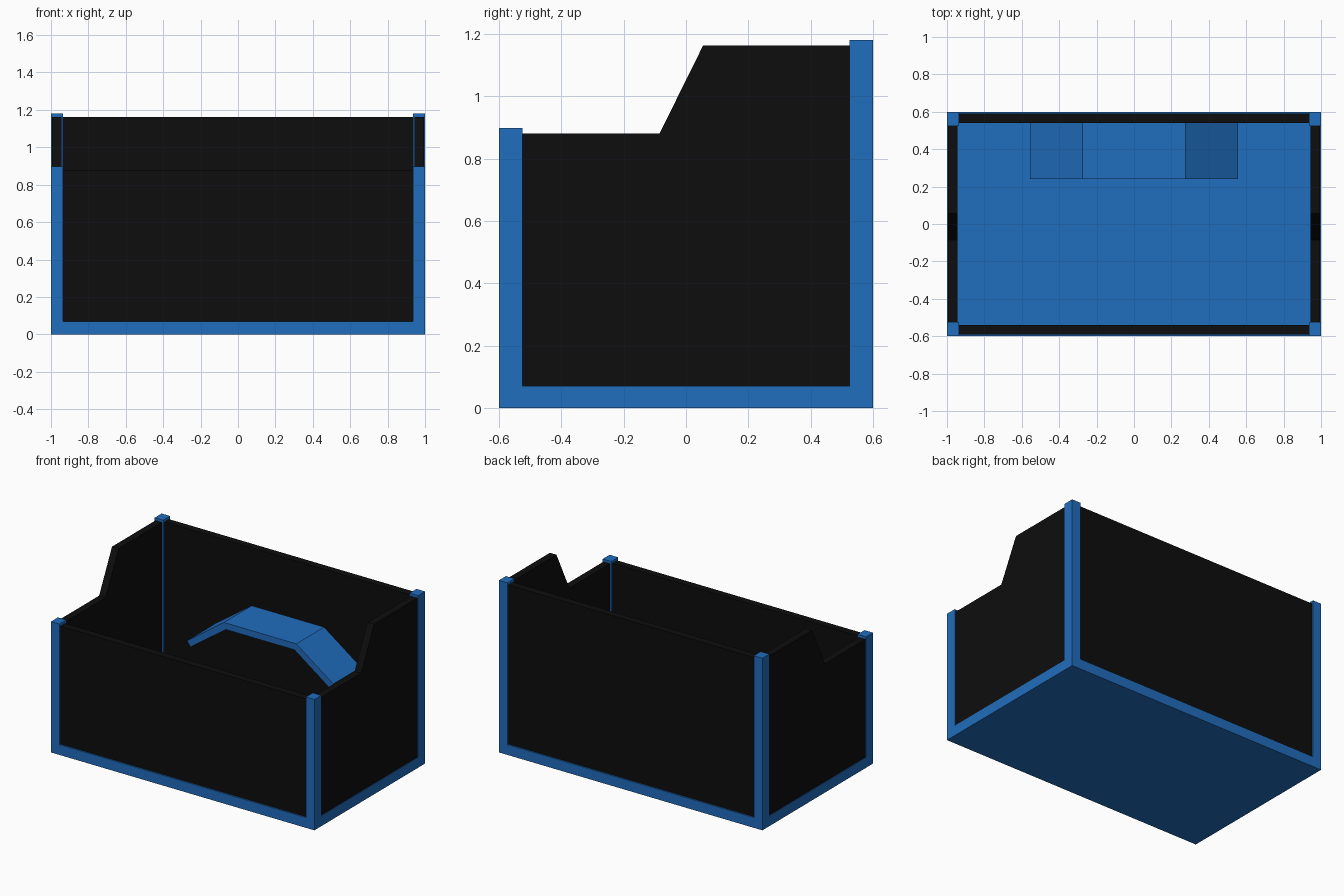
import bpy
import bmesh
from math import atan2, tan, sin, cos

default = bpy.data.objects.get("Cube")
if default:
    bpy.data.objects.remove(default, do_unlink=True)


def make_material(name, rgb):
    mat = bpy.data.materials.new(name)
    mat.use_nodes = True
    mat.diffuse_color = (*rgb, 1)
    mat.node_tree.nodes["Principled BSDF"].inputs["Base Color"].default_value = (*rgb, 1)
    return mat


blue = make_material("blue", (0.0144, 0.153, 0.51))
black = make_material("black", (0.004, 0.004, 0.004))


def extrude_profile(name, points, direction, mat):
    """Closed prism: a 3D outline swept along a direction."""
    bm = bmesh.new()
    face = bm.faces.new([bm.verts.new(p) for p in points])
    swept = bmesh.ops.extrude_face_region(bm, geom=[face])["geom"]
    moved = [g for g in swept if isinstance(g, bmesh.types.BMVert)]
    bmesh.ops.translate(bm, verts=moved, vec=direction)
    bmesh.ops.recalc_face_normals(bm, faces=bm.faces)
    mesh = bpy.data.meshes.new(name)
    bm.to_mesh(mesh)
    bm.free()
    mesh.materials.append(mat)
    obj = bpy.data.objects.new(name, mesh)
    bpy.context.collection.objects.link(obj)
    return obj


def box(name, lo, hi, mat):
    (x0, y0, z0), (x1, y1, z1) = lo, hi
    outline = [(x0, y0, z0), (x1, y0, z0), (x1, y1, z0), (x0, y1, z0)]
    return extrude_profile(name, outline, (0, 0, z1 - z0), mat)


BASE = 0.07
POST_X, POST_Y = 0.935, 0.525      # inner faces of the corner posts
FRONT_Z, BACK_Z = 0.88, 1.163      # panel heights
LIP = 0.018                        # posts rise above the panels

# Base slab
box("base", (-1, -0.6, 0), (1, 0.6, BASE), blue)

# Corner posts and side panels
for side, s in (("left", 1), ("right", -1)):
    for end, e, top in (("front", -1, FRONT_Z), ("back", 1, BACK_Z)):
        xs, ys = sorted((s * POST_X, s)), sorted((e * POST_Y, e * 0.6))
        box(f"{end}_{side}_post", (xs[0], ys[0], BASE), (xs[1], ys[1], top + LIP), blue)

    outline = [(-POST_Y, BASE), (POST_Y, BASE), (POST_Y, BACK_Z),
               (0.055, BACK_Z), (-0.085, FRONT_Z), (-POST_Y, FRONT_Z)]
    extrude_profile(f"{side}_panel", [(s * 0.945, y, z) for y, z in outline],
                    (s * 0.05, 0, 0), black)

# Front and back panels
box("front_panel", (-POST_X, -0.59, BASE), (POST_X, -0.54, FRONT_Z), black)
box("back_panel", (-POST_X, 0.54, BASE), (POST_X, 0.59, BACK_Z), black)

# Bent shelf on the back panel, with even thickness through the bends
TOP, END, THICK = (0.275, 0.765), (0.555, 0.565), 0.045
slope = atan2(TOP[1] - END[1], END[0] - TOP[0])
half = [TOP, END,
        (END[0] - THICK * sin(slope), END[1] - THICK * cos(slope)),
        (TOP[0] - THICK * tan(slope / 2), TOP[1] - THICK)]
profile = half + [(-x, z) for x, z in reversed(half)]
extrude_profile("bent_shelf", [(x, 0.24, z) for x, z in profile], (0, 0.3, 0), blue)
